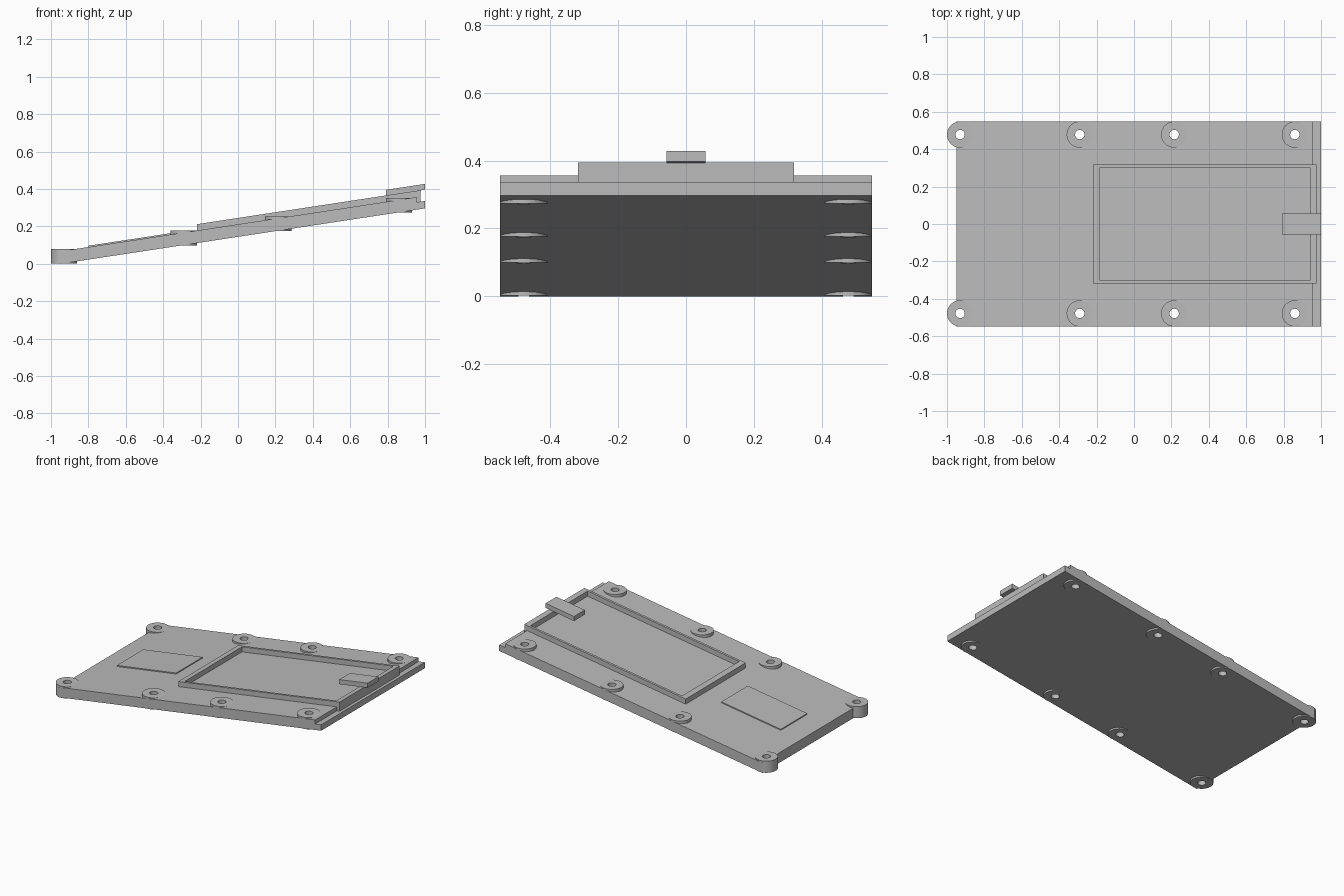
import bpy, bmesh
from math import radians

default = bpy.data.objects.get("Cube")
if default:
    bpy.data.objects.remove(default)

SLOPE = 0.152      # rise of the tilted plate along x
LEFT = -0.95       # x where the plate underside meets the ground
THICK = 0.067      # vertical plate thickness
HALF_W = 0.548
BOSS_R = 0.07
BOSS_Y = HALF_W - BOSS_R

grey = bpy.data.materials.new("plain grey")
grey.use_nodes = True
grey.diffuse_color = (0.5, 0.5, 0.5, 1)
grey.node_tree.nodes["Principled BSDF"].inputs["Base Color"].default_value = (0.5, 0.5, 0.5, 1)


def under(x):
    """Height of the plate underside at x."""
    return SLOPE * (x - LEFT)


def new_object(name, bm):
    bmesh.ops.recalc_face_normals(bm, faces=bm.faces)
    mesh = bpy.data.meshes.new(name)
    bm.to_mesh(mesh)
    bm.free()
    mesh.materials.append(grey)
    obj = bpy.data.objects.new(name, mesh)
    bpy.context.collection.objects.link(obj)
    return obj


def extrude_profile(name, profile, half_w):
    """Extrude an x/height outline across y, sheared to the plate slope."""
    bm = bmesh.new()
    face = bm.faces.new([bm.verts.new((x, -half_w, under(x) + h)) for x, h in profile])
    moved = bmesh.ops.extrude_face_region(bm, geom=[face])["geom"]
    verts = [g for g in moved if isinstance(g, bmesh.types.BMVert)]
    bmesh.ops.translate(bm, verts=verts, vec=(0, 2 * half_w, 0))
    return new_object(name, bm)


def sloped_block(name, x0, x1, h0, h1, half_w):
    return extrude_profile(name, [(x0, h0), (x1, h0), (x1, h1), (x0, h1)], half_w)


def add_cylinder(bm, x, y, z0, z1, radius):
    made = bmesh.ops.create_cone(bm, cap_ends=True, segments=48, radius1=radius,
                                 radius2=radius, depth=z1 - z0)
    bmesh.ops.translate(bm, verts=made["verts"], vec=(x, y, (z0 + z1) / 2))


def cut(obj, cutter):
    """Subtract the cutter and bake the result."""
    mod = obj.modifiers.new("cut", "BOOLEAN")
    mod.operation = "DIFFERENCE"
    mod.solver = "EXACT"
    mod.object = cutter
    graph = bpy.context.evaluated_depsgraph_get()
    mesh = bpy.data.meshes.new_from_object(obj.evaluated_get(graph))
    obj.modifiers.clear()
    obj.data = mesh


# Base plate with a lowered lip at the high end
base = extrude_profile("base_plate", [
    (LEFT, 0), (1, 0), (1, 0.04), (0.955, 0.04), (0.955, THICK), (LEFT, THICK)], HALF_W)

# Upright screw bosses along both long edges, and the screw hole cutter
bosses = []
holes = bmesh.new()
for x in (-0.93, -0.29, 0.215, 0.86):
    for side, y in (("right", -BOSS_Y), ("left", BOSS_Y)):
        z = max(0, under(x) - 0.001)
        bm = bmesh.new()
        add_cylinder(bm, x, y, z, z + 0.078, BOSS_R)
        bosses.append(new_object(side + "_screw_boss", bm))
        add_cylinder(holes, x, y, z - 0.1, z + 0.2, 0.025)
hole_cutter = new_object("hole_cutter", holes)
hole_cutter.hide_render = True
for obj in [base] + bosses:
    cut(obj, hole_cutter)
bpy.data.objects.remove(hole_cutter)

# Raised rectangular frame, open in the middle
frame = sloped_block("raised_frame", -0.22, 0.975, 0.04, 0.101, 0.318)
opening = sloped_block("opening_cutter", -0.182, 0.94, 0, 0.2, 0.302)
opening.hide_render = True
cut(frame, opening)
bpy.data.objects.remove(opening)

# Latch tab resting on the high end of the frame
sloped_block("latch_tab", 0.79, 1, 0.1, 0.131, 0.057)

# Thin label plate near the low end
sloped_block("label_plate", -0.8, -0.36, THICK - 0.01, THICK + 0.007, 0.14)

# Smooth cylinder walls, sharp edges elsewhere
bpy.ops.object.select_all(action="DESELECT")
for obj in bosses + [base]:
    obj.select_set(True)
bpy.context.view_layer.objects.active = base
bpy.ops.object.shade_smooth_by_angle(angle=radians(30))
